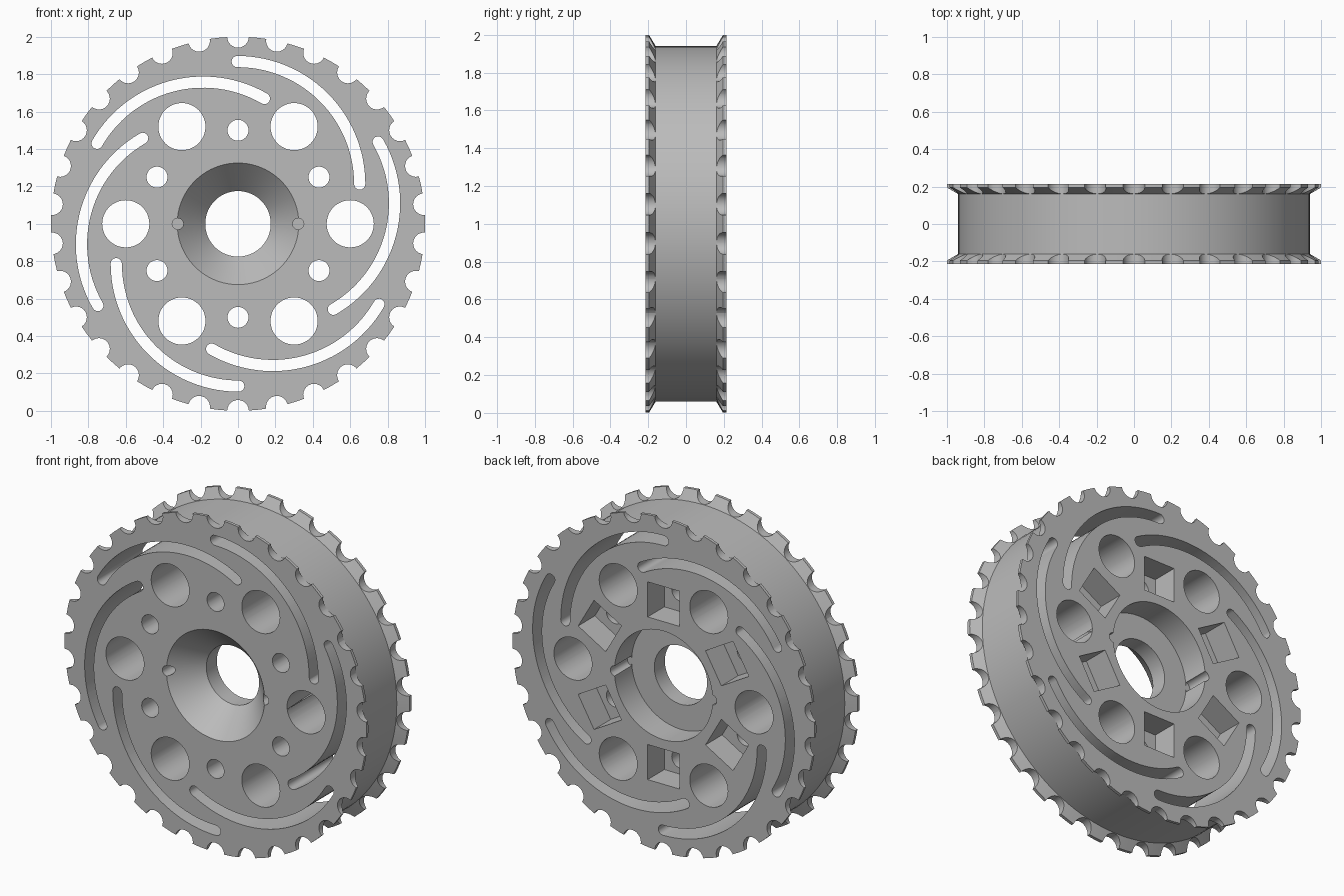
import bpy, bmesh
from math import sin, cos, pi, radians

cube = bpy.data.objects.get("Cube")
if cube:
    bpy.data.objects.remove(cube, do_unlink=True)

metal = bpy.data.materials.new("light_grey_metal")
metal.use_nodes = True
grey = (0.5, 0.5, 0.5, 1)
metal.diffuse_color = grey
metal.node_tree.nodes["Principled BSDF"].inputs["Base Color"].default_value = grey

CENTRE = 1.0      # height of the axle
HALF = 0.213      # half thickness of the wheel


def finish(bm, name):
    bmesh.ops.recalc_face_normals(bm, faces=bm.faces)
    mesh = bpy.data.meshes.new(name)
    bm.to_mesh(mesh)
    bm.free()
    ob = bpy.data.objects.new(name, mesh)
    bpy.context.collection.objects.link(ob)
    ob.data.materials.append(metal)
    ob.location.z = CENTRE
    return ob


def lathe(name, profile, steps):
    """Closed (radius, y) profile turned around the y axis."""
    bm = bmesh.new()
    rings = []
    for i in range(steps):
        a = 2 * pi * i / steps
        rings.append([bm.verts.new((r * cos(a), y, r * sin(a))) for r, y in profile])
    n = len(profile)
    for i in range(steps):
        p, q = rings[i], rings[(i + 1) % steps]
        for j in range(n):
            k = (j + 1) % n
            bm.faces.new((p[j], p[k], q[k], q[j]))
    return finish(bm, name)


def prism(bm, outline, y0, y1):
    """Outline in the wheel plane, extruded along the axle."""
    a = [bm.verts.new((x, y0, z)) for x, z in outline]
    b = [bm.verts.new((x, y1, z)) for x, z in outline]
    bm.faces.new(a)
    bm.faces.new(b[::-1])
    for i in range(len(a)):
        j = (i + 1) % len(a)
        bm.faces.new((a[i], b[i], b[j], a[j]))


def arc(cx, cz, r, start, end, steps):
    return [(cx + r * cos(start + (end - start) * i / steps),
             cz + r * sin(start + (end - start) * i / steps)) for i in range(steps + 1)]


def circle(radius, angle, r, steps):
    return arc(radius * cos(angle), radius * sin(angle), r, 0, 2 * pi, steps)[:-1]


def turn(points, a):
    return [(x * cos(a) - z * sin(a), x * sin(a) + z * cos(a)) for x, z in points]


def slot_outline(cx, cz, r, half, start, end):
    """Curved slot with rounded ends."""
    def tip(a, first):
        return arc(cx + r * cos(a), cz + r * sin(a), half, first, first + pi, 8)[1:-1]
    return (arc(cx, cz, r + half, start, end, 28) + tip(end, end)
            + arc(cx, cz, r - half, end, start, 28) + tip(start, start + pi))


# Wheel body: flanges, drum, conical front bore and stepped back bore
wheel = lathe("flanged_wheel", [
    (0.325, -HALF), (1.0, -HALF), (1.0, -0.195), (0.94, -0.16),
    (0.94, 0.16), (1.0, 0.195), (1.0, HALF), (0.325, HALF),
    (0.325, 0.05), (0.175, 0.05), (0.175, -0.05)], 120)

# Openings: tooth notches, round holes, curved slots and keyways
bm = bmesh.new()
for i in range(30):
    prism(bm, circle(1.0, radians(90 + 12 * i), 0.058, 24), -0.3, 0.3)
slot = slot_outline(0.182, 0.11, 0.655, 0.03, radians(-60), radians(30))
for i in range(6):
    a = radians(60 * i)
    prism(bm, circle(0.6, a, 0.126, 48), -0.3, 0.3)
    prism(bm, circle(0.5, a + pi / 6, 0.056, 32), -0.3, 0.1)
    prism(bm, turn(slot, a), -0.3, 0.3)
for a in (0, pi):
    prism(bm, circle(0.322, a, 0.03, 20), -0.3, -0.11)
    prism(bm, circle(0.322, a, 0.03, 20), 0.052, 0.3)
openings = finish(bm, "openings_cutter")

# Square pockets in the back face
bm = bmesh.new()
s = 0.105
for i in range(6):
    square = [(0.487 + u * s, v * s) for u, v in ((-1, -1), (1, -1), (1, 1), (-1, 1))]
    prism(bm, turn(square, radians(30 + 60 * i)), 0.055, 0.3)
pockets = finish(bm, "pockets_cutter")

# Cut everything and tidy up
bpy.ops.object.select_all(action='DESELECT')
wheel.select_set(True)
bpy.context.view_layer.objects.active = wheel
for cutter in (openings, pockets):
    cutter.hide_render = True
    mod = wheel.modifiers.new(cutter.name, 'BOOLEAN')
    mod.operation = 'DIFFERENCE'
    mod.solver = 'EXACT'
    mod.object = cutter
    bpy.ops.object.modifier_apply(modifier=mod.name)
    bpy.data.objects.remove(cutter, do_unlink=True)
bpy.ops.object.shade_smooth_by_angle(angle=radians(25))
